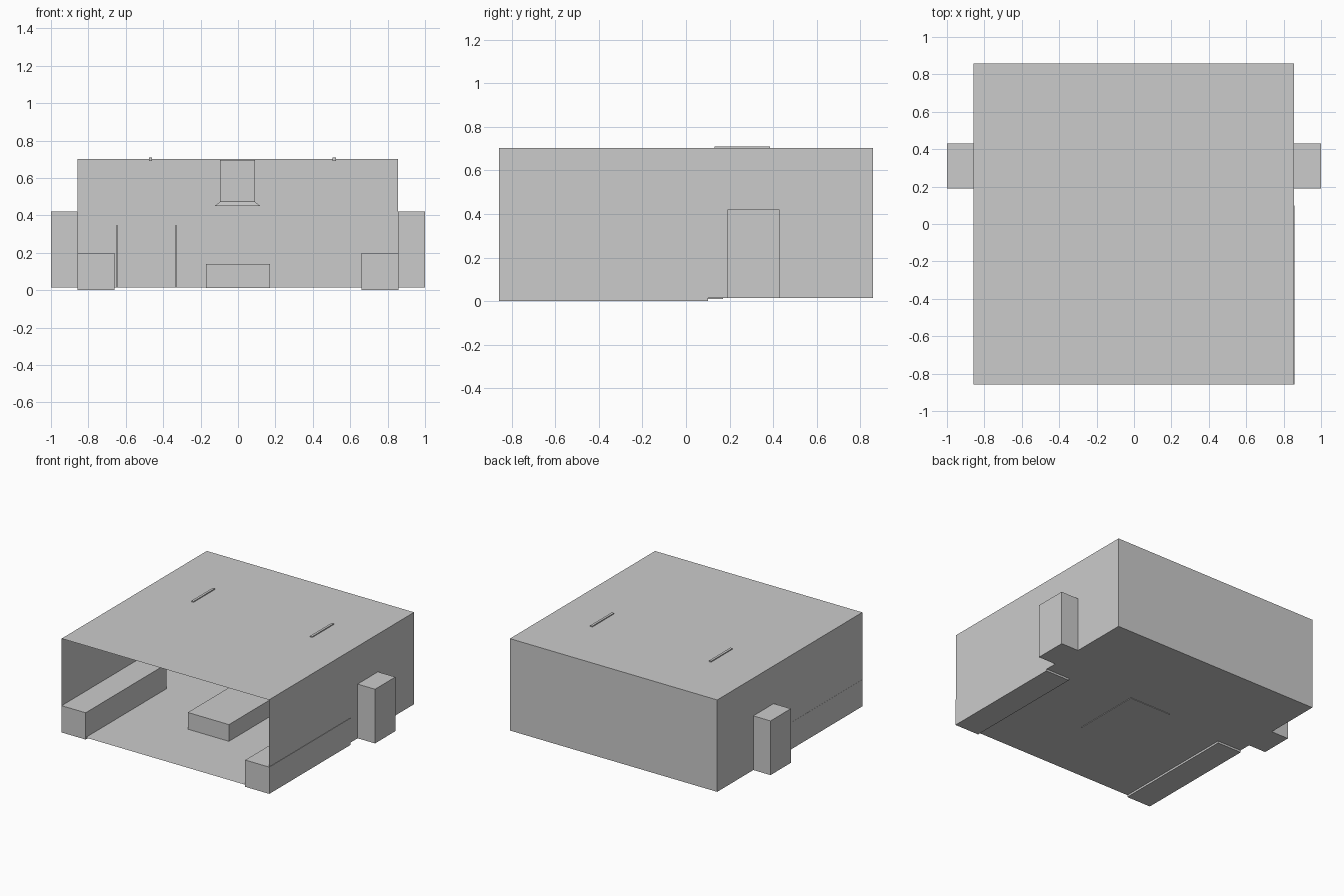
import bpy
import bmesh

if "Cube" in bpy.data.objects:
    bpy.data.objects.remove(bpy.data.objects["Cube"])


def finish(name, bm):
    bmesh.ops.recalc_face_normals(bm, faces=bm.faces)
    mesh = bpy.data.meshes.new(name)
    bm.to_mesh(mesh)
    bm.free()
    obj = bpy.data.objects.new(name, mesh)
    bpy.context.collection.objects.link(obj)
    return obj


def box_bm(x0, x1, y0, y1, z0, z1):
    bm = bmesh.new()
    bmesh.ops.create_cube(bm, size=1)
    for v in bm.verts:
        v.co.x = x1 if v.co.x > 0 else x0
        v.co.y = y1 if v.co.y > 0 else y0
        v.co.z = z1 if v.co.z > 0 else z0
    return bm


def box(name, *bounds):
    return finish(name, box_bm(*bounds))


# Room shell: open front, thin walls, a doorway bay pushed out of each side
FLOOR, TOP = 0.015, 0.702
BAY_Y0, BAY_Y1, BAY_TOP = 0.19, 0.43, 0.42
room = box_bm(-0.858, 0.856, -0.857, 0.857, FLOOR, TOP)
for co, no in (((0, BAY_Y0, 0), (0, 1, 0)), ((0, BAY_Y1, 0), (0, 1, 0)),
               ((0, 0, BAY_TOP), (0, 0, 1))):
    bmesh.ops.bisect_plane(room, geom=room.verts[:] + room.edges[:] + room.faces[:],
                           plane_co=co, plane_no=no)
room.normal_update()
bays = []
front = []
for f in room.faces:
    c = f.calc_center_median()
    if abs(f.normal.x) > 0.9 and BAY_Y0 < c.y < BAY_Y1 and c.z < BAY_TOP:
        bays.append(f)
    elif f.normal.y < -0.9:
        front.append(f)
out = bmesh.ops.extrude_discrete_faces(room, faces=bays)
for f in out["faces"]:
    for v in f.verts:
        v.co.x = 1.0 if v.co.x > 0 else -1.0
bmesh.ops.delete(room, geom=front, context='FACES')
finish("room_shell", room)

# Long counters along both side walls
for side, x0, x1 in (("left", -0.859, -0.66), ("right", 0.66, 0.859)):
    box(side + "_counter", x0, x1, -0.857, 0.10, 0.0, 0.20)

# Central island
box("island", -0.17, 0.17, -0.35, 0.17, 0.011, 0.14)

# Ceiling hood above the island: square duct with flared skirt
CX, CY = -0.003, -0.09
box("hood_duct", CX - 0.093, CX + 0.093, CY - 0.093, CY + 0.093, 0.473, 0.695)
skirt = box_bm(-0.122, 0.122, -0.122, 0.122, 0.45, 0.473)
for v in skirt.verts:
    if v.co.z > 0.46:
        v.co.x *= 0.093 / 0.122
        v.co.y *= 0.093 / 0.122
    v.co.x += CX
    v.co.y += CY
finish("hood_skirt", skirt)

# Slim posts at the back wall
for i, x in enumerate((-0.647, -0.331)):
    box(f"back_post_{i + 1}", x - 0.006, x + 0.006, 0.835, 0.855, FLOOR, 0.345)

# Strip lights set through the ceiling
for i, x in enumerate((-0.468, 0.514)):
    box(f"strip_light_{i + 1}", x - 0.009, x + 0.009, 0.13, 0.385, 0.692, 0.709)
